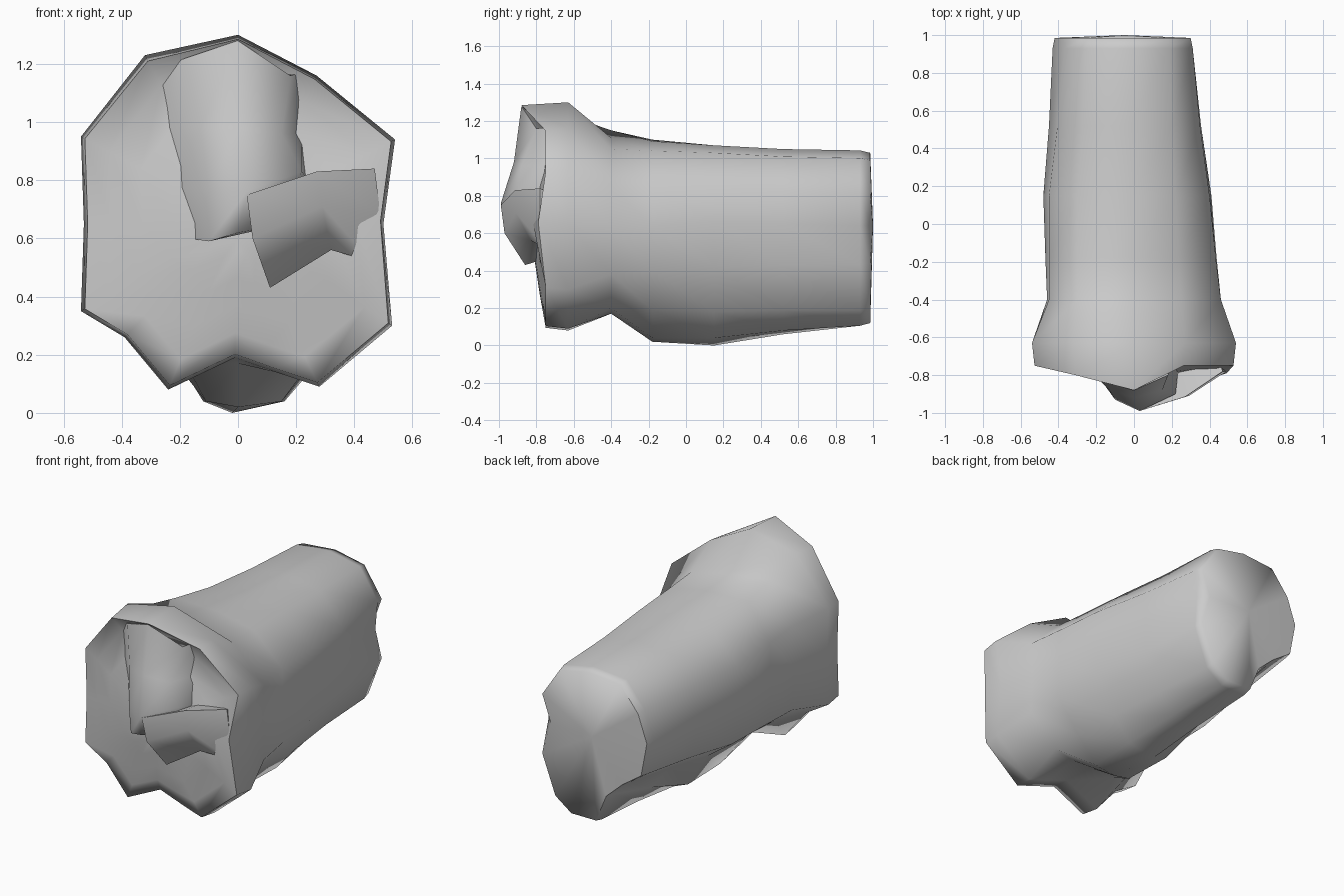
import bpy, bmesh, math

C = (0.0, 0.66)   # middle of the front face (x, z)


def mix(a, b, t):
    return [(p[0] + (q[0] - p[0]) * t, p[1] + (q[1] - p[1]) * t) for p, q in zip(a, b)]


def at(sec, y):
    return [(x, y, z) for x, z in sec]


def loft(name, rings, start=None, end=None):
    bm = bmesh.new()
    vs = [[bm.verts.new(p) for p in r] for r in rings]
    n = len(vs[0])
    for a, b in zip(vs, vs[1:]):
        for i in range(n):
            bm.faces.new((a[i], a[(i + 1) % n], b[(i + 1) % n], b[i]))
    for ring, tip in ((vs[0], start), (vs[-1], end)):
        if tip:
            c = bm.verts.new(tip)
            for i in range(n):
                bm.faces.new((ring[i], ring[(i + 1) % n], c))
        else:
            bm.faces.new(ring)
    bmesh.ops.recalc_face_normals(bm, faces=bm.faces)
    me = bpy.data.meshes.new(name)
    bm.to_mesh(me)
    bm.free()
    ob = bpy.data.objects.new(name, me)
    bpy.context.collection.objects.link(ob)
    bpy.ops.object.select_all(action='DESELECT')
    ob.select_set(True)
    bpy.context.view_layer.objects.active = ob
    bpy.ops.object.shade_smooth_by_angle(angle=math.radians(75))
    return ob


# Trunk cross-sections, clockwise from the top as seen from the front
flare = [(0, 1.30), (.27, 1.16), (.54, .94), (.50, .65), (.53, .30), (.28, .09), (.13, .14),
         (-.01, .19), (-.24, .08), (-.39, .26), (-.54, .35), (-.53, .65), (-.54, .95), (-.32, 1.23)]
neck = [(0, 1.11), (.25, 1.05), (.46, .85), (.45, .62), (.46, .38), (.27, .20), (.14, .17),
        (0, .17), (-.18, .17), (-.33, .28), (-.45, .38), (-.46, .65), (-.45, .90), (-.30, 1.15)]
middle = [(-.02, 1.07), (.22, 1.03), (.40, .85), (.405, .66), (.41, .42), (.28, .18), (.16, .04),
          (-.02, 0), (-.12, .04), (-.25, .25), (-.42, .37), (-.48, .65), (-.45, .86), (-.30, 1.04)]
back = [(-.02, 1.03), (.18, .99), (.30, .81), (.24, .64), (.30, .44), (.21, .20), (.10, .12),
        (-.07, .12), (-.14, .29), (-.25, .39), (-.38, .48), (-.42, .69), (-.36, .86), (-.24, 1.01)]
keel = mix(neck, middle, .45)
keel[6:9] = [(.15, .04), (0, .02), (-.11, .04)]
rear = mix(middle, back, .5)
rear[3] = (.345, .65)
end = mix(back, [(-.06, .6)] * 14, -.03)
end[3] = (.295, .64)


# Front face relief: gentle dome with a recess at the upper right
def depth(x, z):
    r = min(1, math.hypot(x / .52, (z - C[1]) / .6))
    y = -.75 - .09 * (1 - r)
    y += .09 * math.exp(-((x - .30) / .13) ** 2 - ((z - .98) / .14) ** 2)
    return y - .05 * math.exp(-((x - .40) / .10) ** 2 - ((z - .68) / .18) ** 2)


face = []
for f in (.22, .42, .62, .82):
    sec = mix([C] * 14, flare, f)
    face.append([(x, depth(x, z), z) for x, z in sec])
rim_ring = [(x, -.75, z) for x, z in mix([C] * 14, flare, .975)]
rim_ring[0] = (0, -.88, 1.285)
rim_ring[13] = (-.31, -.80, 1.21)
rim_ring[3] = (.49, -.79, .66)

loft("trunk",
     face + [rim_ring, at(flare, -.63), at(neck, -.40), at(keel, -.18),
             at(middle, .15), at(rear, .52), at(end, .93), at(back, .985)],
     start=(0, -.82, .60), end=(-.05, 1.0, .64))

# Broad overhanging lip running down from the top to the middle of the face
loft("front_lip", [
    [(.22, -.70, 1.17), (.18, -.80, 1.16), (0, -.88, 1.28), (-.18, -.83, 1.22), (-.28, -.74, 1.18)],
    [(.22, -.70, .96), (.15, -.88, .96), (.0, -.92, .98), (-.13, -.88, .98), (-.27, -.74, .98)],
    [(.24, -.72, .80), (.22, -.90, .83), (.03, -.99, .76), (-.10, -.93, .76), (-.23, -.75, .78)],
    [(.16, -.72, .62), (.12, -.90, .64), (.0, -.95, .62), (-.10, -.91, .59), (-.17, -.76, .60)]])

# Stub curling across the face from the right side
loft("side_stub", [
    [(.03, -.99, .75), (.05, -.97, .60), (.11, -.86, .43), (.12, -.70, .48), (.05, -.70, .72)],
    [(.27, -.915, .83), (.29, -.91, .71), (.32, -.83, .56), (.32, -.68, .60), (.27, -.68, .80)],
    [(.47, -.78, .84), (.49, -.78, .68), (.46, -.75, .52), (.42, -.65, .60), (.42, -.65, .78)]])
